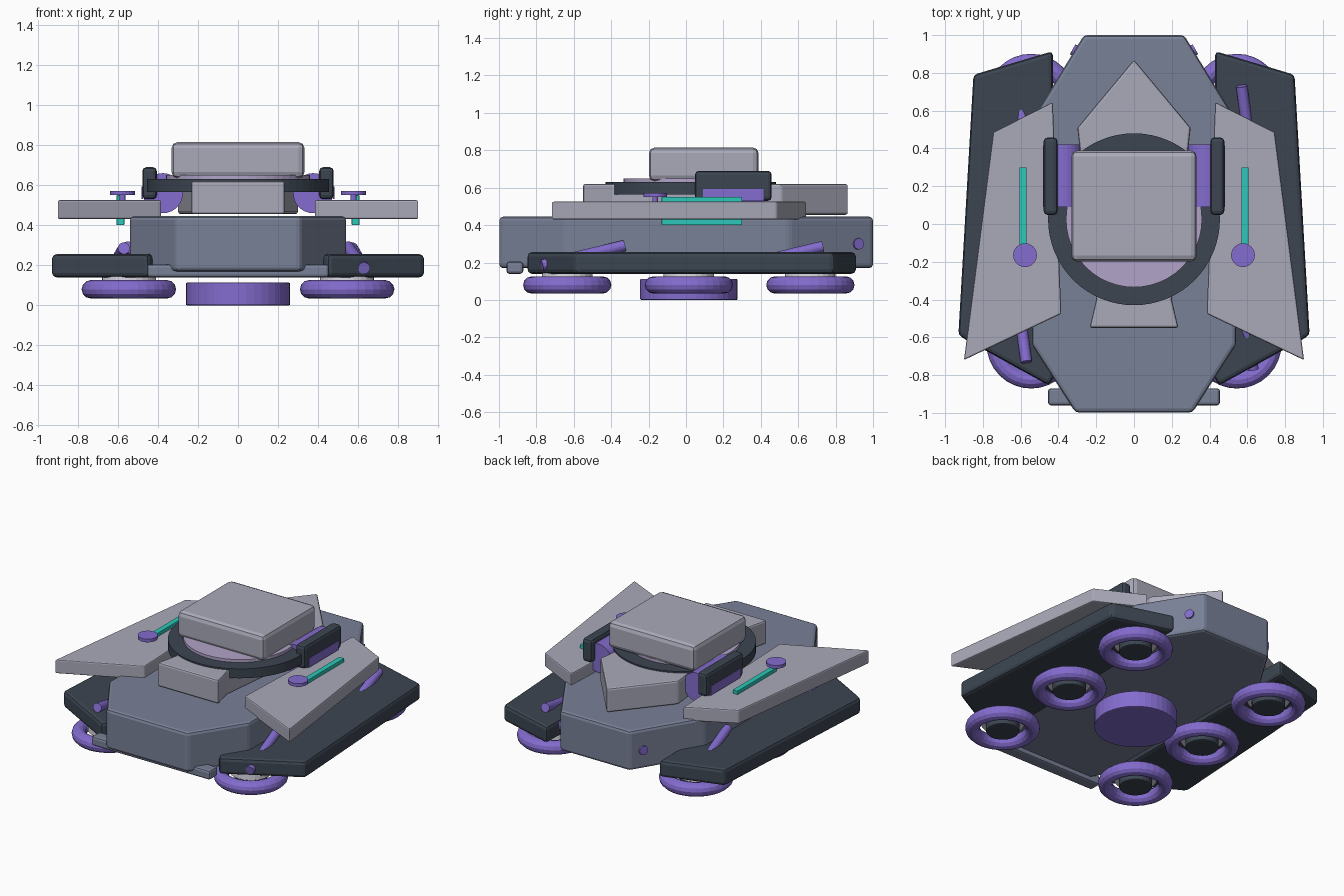
import bpy, bmesh, math
from mathutils import Vector

if "Cube" in bpy.data.objects:
    bpy.data.objects.remove(bpy.data.objects["Cube"])


def material(name, rgb):
    m = bpy.data.materials.new(name)
    m.diffuse_color = (*rgb, 1)
    m.use_nodes = True
    m.node_tree.nodes["Principled BSDF"].inputs["Base Color"].default_value = m.diffuse_color
    return m


SLATE = material("slate", (.19, .22, .31))
LIGHT = material("light grey", (.40, .40, .49))
DARK = material("dark blue grey", (.045, .06, .083))
PURPLE = material("purple", (.23, .15, .62))
TEAL = material("teal", (.025, .58, .48))
LILAC = material("lilac", (.44, .37, .58))
PALE = material("pale", (.80, .78, .88))


def finish(name, bm, mat, bevel=0, segments=2):
    bmesh.ops.recalc_face_normals(bm, faces=bm.faces)
    me = bpy.data.meshes.new(name)
    bm.to_mesh(me)
    bm.free()
    me.materials.append(mat)
    ob = bpy.data.objects.new(name, me)
    bpy.context.collection.objects.link(ob)
    if bevel:
        mod = ob.modifiers.new("bevel", "BEVEL")
        mod.width, mod.segments = bevel, segments
        mod.limit_method = "ANGLE"
    return ob


def prism(name, outline, z0, z1, mat, bevel=0):
    bm = bmesh.new()
    face = bm.faces.new([bm.verts.new((x, y, z0)) for x, y in outline])
    up = bmesh.ops.extrude_face_region(bm, geom=[face])
    bmesh.ops.translate(bm, vec=(0, 0, z1 - z0),
                        verts=[v for v in up["geom"] if isinstance(v, bmesh.types.BMVert)])
    return finish(name, bm, mat, bevel)


def box(name, x, y, z0, z1, mat, bevel=0):
    return prism(name, [(x[0], y[0]), (x[1], y[0]), (x[1], y[1]), (x[0], y[1])], z0, z1, mat, bevel)


def rod(name, a, b, r, mat, sides=24, bevel=0):
    a, b = Vector(a), Vector(b)
    bm = bmesh.new()
    bmesh.ops.create_cone(bm, cap_ends=True, segments=sides, radius1=r, radius2=r, depth=(b - a).length)
    ob = finish(name, bm, mat, bevel)
    ob.location = (a + b) / 2
    ob.rotation_euler = (b - a).to_track_quat("Z", "Y").to_euler()
    return ob


def lathe(name, profile, center, mat, sides=32):
    # closed ring swept from an (r, z) profile
    bm = bmesh.new()
    rows = []
    for i in range(sides):
        t = 2 * math.pi * i / sides
        rows.append([bm.verts.new((r * math.cos(t), r * math.sin(t), z)) for r, z in profile])
    n = len(profile)
    for i in range(sides):
        p, q = rows[i], rows[(i + 1) % sides]
        for j in range(n):
            k = (j + 1) % n
            bm.faces.new((p[j], q[j], q[k], p[k]))
    ob = finish(name, bm, mat)
    ob.location = center
    return ob


def sym(half):
    # mirror a half outline across x = 0
    return half + [(-x, y) for x, y in reversed(half) if x > 0]


# Hull with chamfered corners and front bumper
prism("hull", sym([(.31, -.998), (.54, -.64), (.54, .55), (.265, 1.0)]), .17, .445, SLATE, .02)
box("front_bumper", (-.455, .455), (-.96, -.87), .14, .205, SLATE, .015)

# Belly thruster
rod("belly_thruster", (0, .015, 0), (0, .015, .113), .26, PURPLE, 40, .006)

# Turret neck plate, collar ring, base disc and head block
prism("turret_plate", sym([(.235, -.55), (.20, -.40), (.30, .51), (0, .87)]), .455, .62, LIGHT, .012)
lathe("turret_collar", [(.355, .565), (.455, .565), (.455, .63), (.355, .63)], (0, .025, 0), DARK, 64)
rod("turret_base", (0, .025, .60), (0, .025, .65), .36, LILAC, 48)
box("turret_head", (-.332, .332), (-.198, .388), .635, .815, LIGHT, .03)

for side, s in (("right", 1), ("left", -1)):
    def flip(pts):
        return [(s * x, y) for x, y in pts]

    # Lower side pod and upper wing panel
    prism(side + "_pod", flip([(.43, .915), (.85, .79), (.93, -.59), (.45, -.855), (.42, -.80)]),
          .14, .255, DARK, .022)
    prism(side + "_wing", flip([(.43, .645), (.745, .485), (.90, -.72), (.385, -.475)]),
          .43, .525, LIGHT, .008)

    # Wing light strip and disc
    box(side + "_light_strip", sorted((s * .568, s * .606)), (-.13, .30), .40, .55, TEAL, .003)
    rod(side + "_wing_disc", (s * .577, -.165, .55), (s * .577, -.165, .572), .063, PURPLE, 24)
    rod(side + "_disc_stem", (s * .577, -.165, .51), (s * .577, -.165, .555), .015, PURPLE, 12)

    # Turret side module with drum and outer panel
    box(side + "_module", sorted((s * .405, s * .478)), (.048, .458), .53, .69, DARK, .02)
    rod(side + "_drum", (s * .375, .09, .56), (s * .375, .42, .56), .1, PURPLE, 28)
    box(side + "_module_panel", sorted((s * .475, s * .481)), (.09, .415), .53, .593, PURPLE)

    # Rear hull stub
    rod(side + "_rear_stub", (s * .28, .90, .30), (s * .325, .925, .30), .03, PURPLE, 16)

    # Hover rings with a pale core and dark hub
    for i, y in enumerate((-.635, .015, .665)):
        ring = [(.19 + .046 * math.cos(a), .08 + .046 * math.sin(a))
                for a in (2 * math.pi * k / 12 for k in range(12))]
        lathe(f"{side}_hover_ring_{i}", ring, (s * .545, y, 0), PURPLE, 32)
        rod(f"{side}_hover_core_{i}", (s * .545, y, .105), (s * .545, y, .145), .135, PALE, 24)
        rod(f"{side}_hover_hub_{i}", (s * .545, y, .05), (s * .545, y, .11), .105, DARK, 24, .008)

    # Slanted struts, the left pair turned half around from the right pair
    rod(side + "_strut_a", (s * .63, s * -.77, .185), (s * .55, s * -.33, .29), .03, PURPLE, 16)
    rod(side + "_strut_b", (s * .57, s * .73, .285), (s * .63, s * .29, .18), .03, PURPLE, 16)
